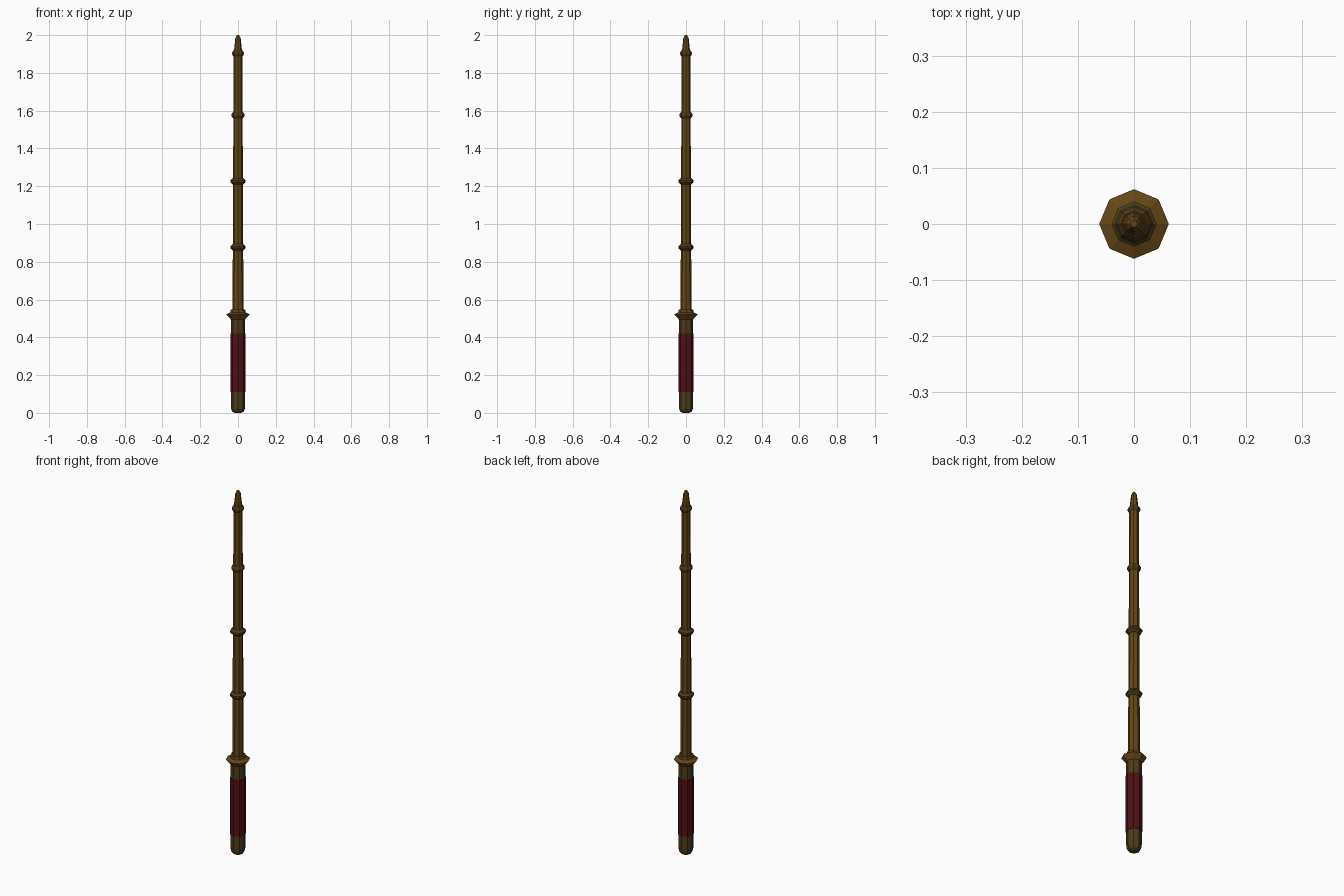
import bpy, bmesh, math

if "Cube" in bpy.data.objects:
    bpy.data.objects.remove(bpy.data.objects["Cube"])

SIDES = 8

def material(name, rgb):
    m = bpy.data.materials.new(name)
    m.diffuse_color = (*rgb, 1)
    m.use_nodes = True
    m.node_tree.nodes["Principled BSDF"].inputs["Base Color"].default_value = m.diffuse_color
    return m

bronze = material("bronze", (0.13, 0.062, 0.008))
dark_bronze = material("dark bronze", (0.075, 0.045, 0.010))
red_wrap = material("dark red wrap", (0.080, 0.005, 0.008))

def lathe(name, profile, mat):
    """Eight-sided flat-faced solid from (radius, height) pairs, bottom to top."""
    bm = bmesh.new()
    rings = [[bm.verts.new((r * math.cos(math.tau * i / SIDES),
                            r * math.sin(math.tau * i / SIDES), z))
              for i in range(SIDES)] for r, z in profile]
    for lo, hi in zip(rings, rings[1:]):
        for i in range(SIDES):
            j = (i + 1) % SIDES
            bm.faces.new((lo[i], lo[j], hi[j], hi[i]))
    bm.faces.new(rings[0][::-1])
    bm.faces.new(rings[-1])
    mesh = bpy.data.meshes.new(name)
    bm.to_mesh(mesh)
    bm.free()
    mesh.materials.append(mat)
    ob = bpy.data.objects.new(name, mesh)
    bpy.context.collection.objects.link(ob)
    return ob

# handle core with rounded butt
lathe("handle", [(0.018, 0), (0.030, 0.007), (0.036, 0.020), (0.038, 0.04),
                 (0.038, 0.505)], dark_bronze)
# wrapped grip
lathe("grip", [(0.041, 0.11), (0.041, 0.42)], red_wrap)
# flared guard
lathe("guard", [(0.038, 0.495), (0.062, 0.522), (0.040, 0.532), (0.038, 0.547)], bronze)
# tapering shaft
lathe("shaft", [(0.029, 0.54), (0.023, 1.90)], bronze)
# raised rings along the shaft
for k, (z, r, inner) in enumerate([(0.877, 0.040, 0.029), (1.226, 0.040, 0.027),
                                   (1.576, 0.034, 0.026), (1.903, 0.031, 0.023)]):
    lathe(f"shaft_ring_{k + 1}", [(inner, z - 0.017), (r, z - 0.005),
                                  (r, z + 0.005), (inner, z + 0.017)], dark_bronze)
# pointed tip
lathe("tip", [(0.023, 1.90), (0.014, 1.985), (0.006, 2.0)], bronze)
